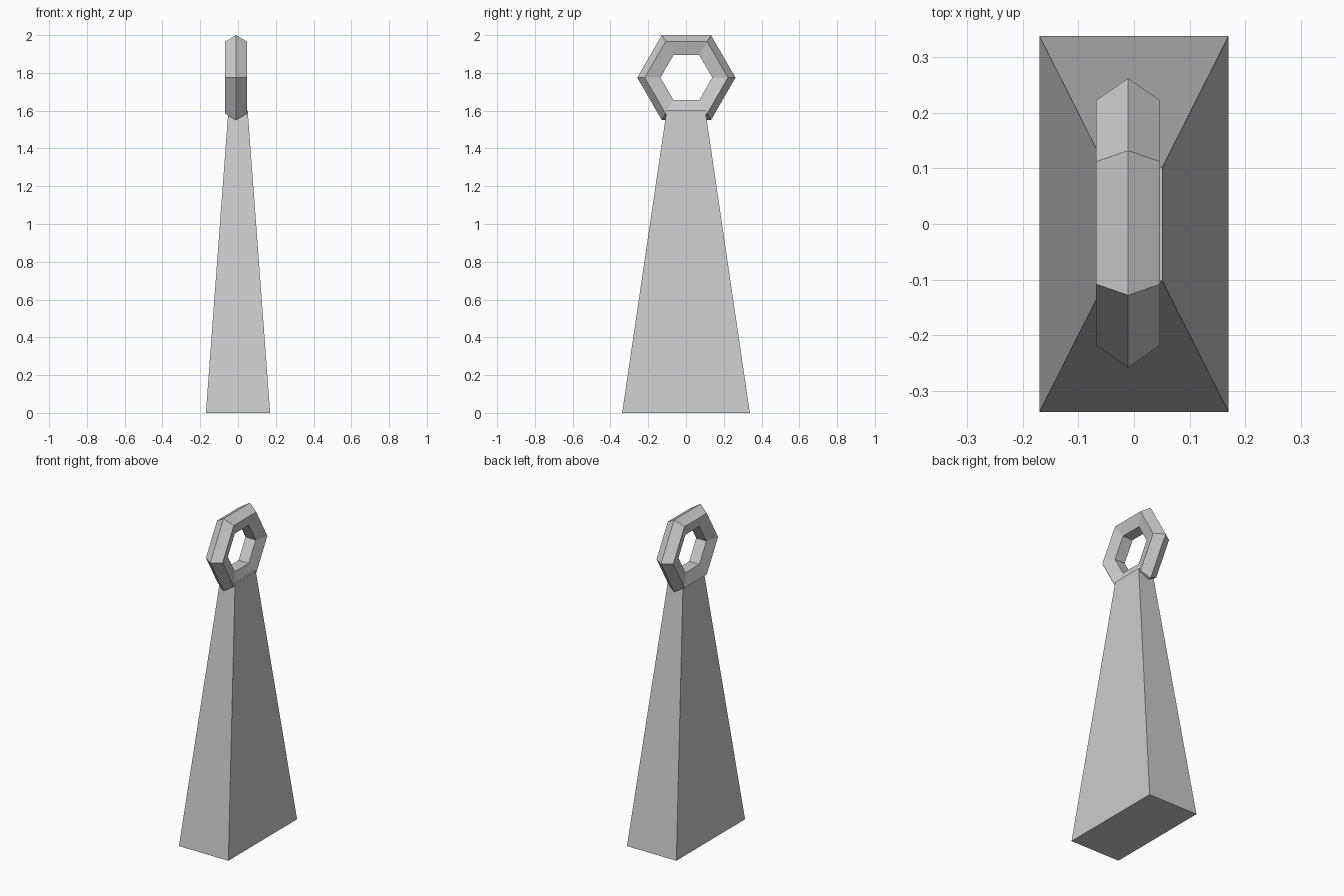
import bpy, bmesh
from math import cos, sin, pi

if "Cube" in bpy.data.objects:
    bpy.data.objects.remove(bpy.data.objects["Cube"])


def make(name, verts, faces):
    mesh = bpy.data.meshes.new(name)
    mesh.from_pydata(verts, [], faces)
    bm = bmesh.new()
    bm.from_mesh(mesh)
    bmesh.ops.recalc_face_normals(bm, faces=bm.faces)
    bm.to_mesh(mesh)
    bm.free()
    obj = bpy.data.objects.new(name, mesh)
    bpy.context.collection.objects.link(obj)
    return obj


# Tapered rectangular weight
def rect(hx, hy, z):
    return [(-hx, -hy, z), (hx, -hy, z), (hx, hy, z), (-hx, hy, z)]


sides = [(i, (i + 1) % 4, (i + 1) % 4 + 4, i + 4) for i in range(4)]
make("tapered_body", rect(0.17, 0.338, 0) + rect(0.051, 0.102, 1.603),
     [(3, 2, 1, 0), (4, 5, 6, 7)] + sides)

# Six-sided ring with a five-sided section: (radius, x offset)
section = [(0.26, 0), (0.22, 0.0575), (0.137, 0.035),
           (0.137, -0.035), (0.22, -0.0575)]
n, m = 6, len(section)
verts = [(x - 0.0105, 0.002 + r * cos(2 * pi * i / n),
          1.775 + r * sin(2 * pi * i / n))
         for i in range(n) for r, x in section]
faces = [(i * m + j, i * m + (j + 1) % m,
          (i + 1) % n * m + (j + 1) % m, (i + 1) % n * m + j)
         for i in range(n) for j in range(m)]
make("top_ring", verts, faces)
